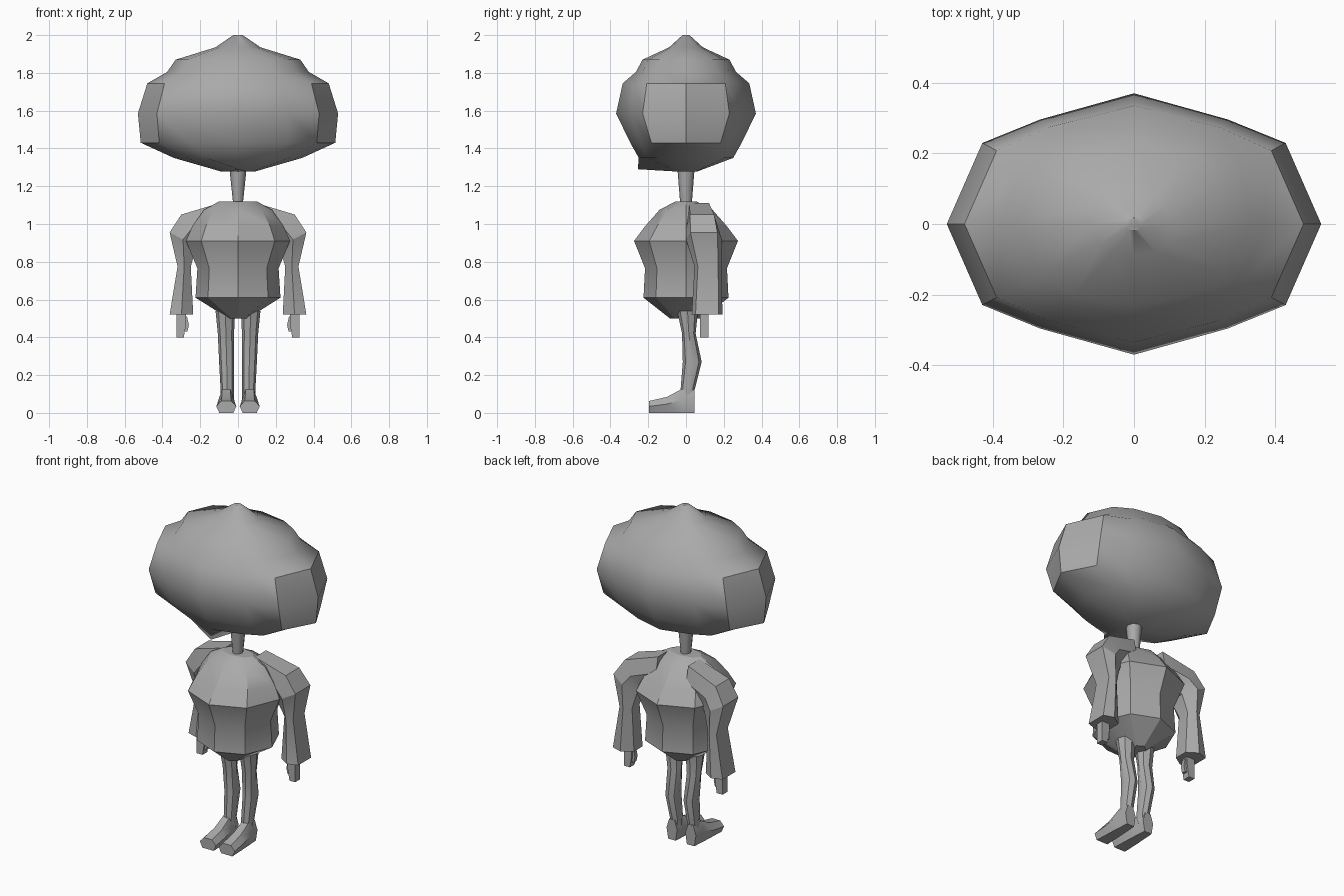
import bpy
import bmesh
from math import cos, sin, pi, radians

if "Cube" in bpy.data.objects:
    bpy.data.objects.remove(bpy.data.objects["Cube"], do_unlink=True)

grey = bpy.data.materials.new("plain grey")
grey.use_nodes = True
grey.diffuse_color = (0.4, 0.4, 0.4, 1)
grey.node_tree.nodes["Principled BSDF"].inputs["Base Color"].default_value = grey.diffuse_color


def loft(name, rings, angle=30):
    """Skin a list of equal-length point rings and cap both ends."""
    bm = bmesh.new()
    loops = [[bm.verts.new(p) for p in ring] for ring in rings]
    n = len(loops[0])
    for a, b in zip(loops, loops[1:]):
        for i in range(n):
            j = (i + 1) % n
            bm.faces.new((a[i], a[j], b[j], b[i]))
    bm.faces.new(loops[0])
    bm.faces.new(loops[-1])
    bmesh.ops.recalc_face_normals(bm, faces=bm.faces)
    mesh = bpy.data.meshes.new(name)
    bm.to_mesh(mesh)
    bm.free()
    obj = bpy.data.objects.new(name, mesh)
    bpy.context.collection.objects.link(obj)
    mesh.materials.append(grey)
    bpy.ops.object.select_all(action="DESELECT")
    obj.select_set(True)
    bpy.context.view_layer.objects.active = obj
    bpy.ops.object.shade_smooth_by_angle(angle=radians(angle))
    return obj


def oval(x, y, z, rx, ry, n=8):
    """Horizontal ring of n points."""
    return [(x + rx * cos(2 * pi * i / n), y + ry * sin(2 * pi * i / n), z) for i in range(n)]


def head_ring(z, rx, ry, bulge):
    """Twelve-point ring, mirrored from one quarter."""
    q = [(1, 0), (0.81, 0.62), (0.5, bulge), (0, 1)]
    half = q + [(-x, y) for x, y in q[2::-1]]
    full = half + [(x, -y) for x, y in half[5:0:-1]]
    return [(x * rx, y * ry, z) for x, y in full]


# Head: wide faceted dome with a pointed crown
head = [head_ring(*r) for r in [
    (2.0, 0.025, 0.018, 0.87), (1.935, 0.12, 0.09, 0.87),
    (1.87, 0.33, 0.23, 0.87), (1.805, 0.375, 0.265, 0.87),
    (1.745, 0.48, 0.335, 0.82), (1.585, 0.53, 0.37, 0.8),
    (1.43, 0.515, 0.295, 0.82), (1.35, 0.34, 0.25, 0.82),
    (1.278, 0.09, 0.06, 0.87)]]
head[-1][9] = (0, -0.255, 1.29)  # pointed chin
loft("head", head, 40)

# Neck
loft("neck", [oval(0, 0, 1.3, 0.046, 0.046), oval(0, 0, 1.1, 0.025, 0.03)], 50)

# Torso: domed shoulders, pinched waist, tapered hips
loft("torso", [oval(0, 0, z, rx, ry) for z, rx, ry in [
    (1.12, 0.1, 0.055), (1.075, 0.18, 0.14), (0.99, 0.24, 0.215),
    (0.91, 0.275, 0.275), (0.765, 0.215, 0.217), (0.61, 0.225, 0.225),
    (0.5, 0.05, 0.085)]], 25)


def sleeve_ring(s, outer, inner, y0, y1):
    """Hexagon running from an outer (x, z) to an inner (x, z)."""
    ym, d = (y0 + y1) / 2, (y1 - y0) / 4
    mx, mz = (outer[0] + inner[0]) / 2, (outer[1] + inner[1]) / 2
    pts = [(*outer, ym - d * 1.5), (*outer, ym + d * 1.5), (mx, mz, y1),
           (*inner, ym + d), (*inner, ym - d), (mx, mz, y0)]
    return [(s * x, y, z) for x, z, y in pts]


def foot_ring(x, y, half, top):
    """Upright hexagon, widest at mid height."""
    pts = [(-0.7, 0), (0.7, 0), (1, 0.55), (0.5, 1), (-0.5, 1), (-1, 0.55)]
    return [(x + half * u, y, top * v) for u, v in pts]


def box_ring(x0, x1, y0, y1, z):
    return [(x0, y0, z), (x1, y0, z), (x1, y1, z), (x0, y1, z)]


for side, s in (("left", 1), ("right", -1)):
    # Arm sleeve flaring at the wrist
    loft(side + "_sleeve", [sleeve_ring(s, *r) for r in [
        ((0.1, 1.11), (0.1, 0.93), 0.0, 0.14),
        ((0.3, 1.05), (0.19, 0.9), 0.0, 0.17),
        ((0.362, 0.955), (0.22, 0.88), 0.0, 0.19),
        ((0.32, 0.775), (0.25, 0.775), 0.045, 0.188),
        ((0.362, 0.52), (0.237, 0.52), 0.03, 0.193)]], 25)
    # Hand with a small thumb
    loft(side + "_hand", [box_ring(s * a, s * b, 0.075, 0.12, z) for a, b, z in [
        (0.275, 0.325, 0.54), (0.275, 0.325, 0.47), (0.287, 0.325, 0.4)]])
    loft(side + "_thumb", [box_ring(s * a, s * b, 0.085, 0.11, z) for a, b, z in [
        (0.27, 0.3, 0.51), (0.26, 0.29, 0.465), (0.268, 0.285, 0.43)]])
    # Leg with a bent knee
    loft(side + "_leg", [oval(s * x, y, z, rx, ry) for x, y, z, rx, ry in [
        (0.067, 0.008, 0.54, 0.052, 0.055), (0.064, 0.015, 0.42, 0.043, 0.036),
        (0.06, 0.033, 0.27, 0.04, 0.05), (0.057, 0.008, 0.12, 0.035, 0.037),
        (0.057, 0.008, 0.06, 0.035, 0.037)]], 40)
    # Foot with a broad toe
    loft(side + "_foot", [foot_ring(s * 0.062, *r) for r in [
        (0.045, 0.035, 0.12), (-0.025, 0.042, 0.125),
        (-0.1, 0.048, 0.085), (-0.195, 0.053, 0.063)]])
